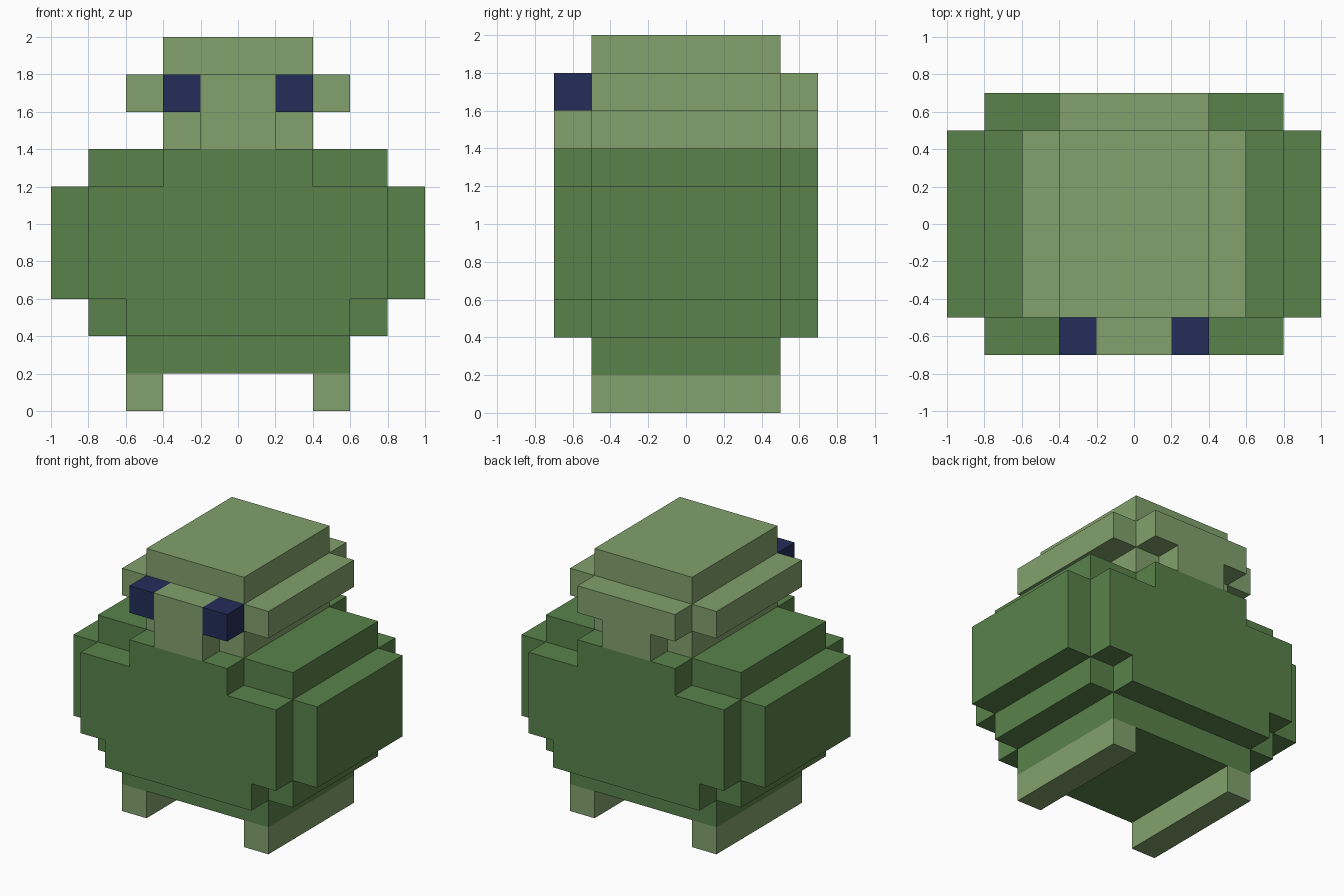
import bpy
import bmesh
from mathutils import Vector

UNIT = 0.2  # edge length of one block

cube = bpy.data.objects.get("Cube")
if cube:
    bpy.data.objects.remove(cube, do_unlink=True)


def make_material(name, rgb):
    """Flat material from 0-255 display colour, converted to linear."""
    srgb = [c / 255 for c in rgb]
    linear = [c / 12.92 if c < 0.04 else ((c + 0.055) / 1.055) ** 2.4 for c in srgb]
    mat = bpy.data.materials.new(name)
    mat.use_nodes = True
    mat.diffuse_color = (*linear, 1)
    bsdf = next(n for n in mat.node_tree.nodes if n.type == 'BSDF_PRINCIPLED')
    bsdf.inputs["Base Color"].default_value = (*linear, 1)
    return mat


def layer(z_from, z_to, core, ends):
    """Blocks of a cross-shaped slab: half-width of the core and of the end rows."""
    cells = set()
    for z in range(z_from, z_to):
        for y in range(-3, 4):
            half = core if abs(y) < 3 else ends
            cells |= {(x, y, z) for x in range(-half, half)}
    return cells


def build(name, cells, mat):
    """Outer skin of a set of blocks."""
    bm = bmesh.new()
    for cell in cells:
        centre = Vector(cell) + Vector((0.5, 0, 0.5))
        for axis in range(3):
            for sign in (-1, 1):
                neighbour = list(cell)
                neighbour[axis] += sign
                if tuple(neighbour) in cells:
                    continue
                n, u, v = Vector(), Vector(), Vector()
                n[axis], u[(axis + 1) % 3], v[(axis + 2) % 3] = sign / 2, sign / 2, 0.5
                corners = (-u - v, u - v, u + v, v - u)
                bm.faces.new([bm.verts.new((centre + n + c) * UNIT) for c in corners])
    bmesh.ops.remove_doubles(bm, verts=bm.verts[:], dist=0.001)
    mesh = bpy.data.meshes.new(name)
    bm.to_mesh(mesh)
    bm.free()
    mesh.materials.append(mat)
    obj = bpy.data.objects.new(name, mesh)
    bpy.context.collection.objects.link(obj)


skin = make_material("light green", (130, 161, 108))
coat = make_material("dark green", (88, 130, 74))
navy = make_material("navy", (35, 45, 90))

# Rounded body
body = layer(1, 2, 3, 0) | layer(2, 3, 4, 3) | layer(3, 6, 5, 4) | layer(6, 7, 4, 2)
build("body", body, coat)

# Eyes sit in the front corners of the head
left_eye, right_eye = (1, -3, 8), (-2, -3, 8)
head = layer(7, 8, 2, 1) | layer(8, 9, 3, 2) | layer(9, 10, 2, 0)
build("head", head - {left_eye, right_eye}, skin)
build("left_eye", {left_eye}, navy)
build("right_eye", {right_eye}, navy)

# Long feet
for name, x in (("left_foot", 2), ("right_foot", -3)):
    build(name, {(x, y, 0) for y in range(-2, 3)}, skin)
